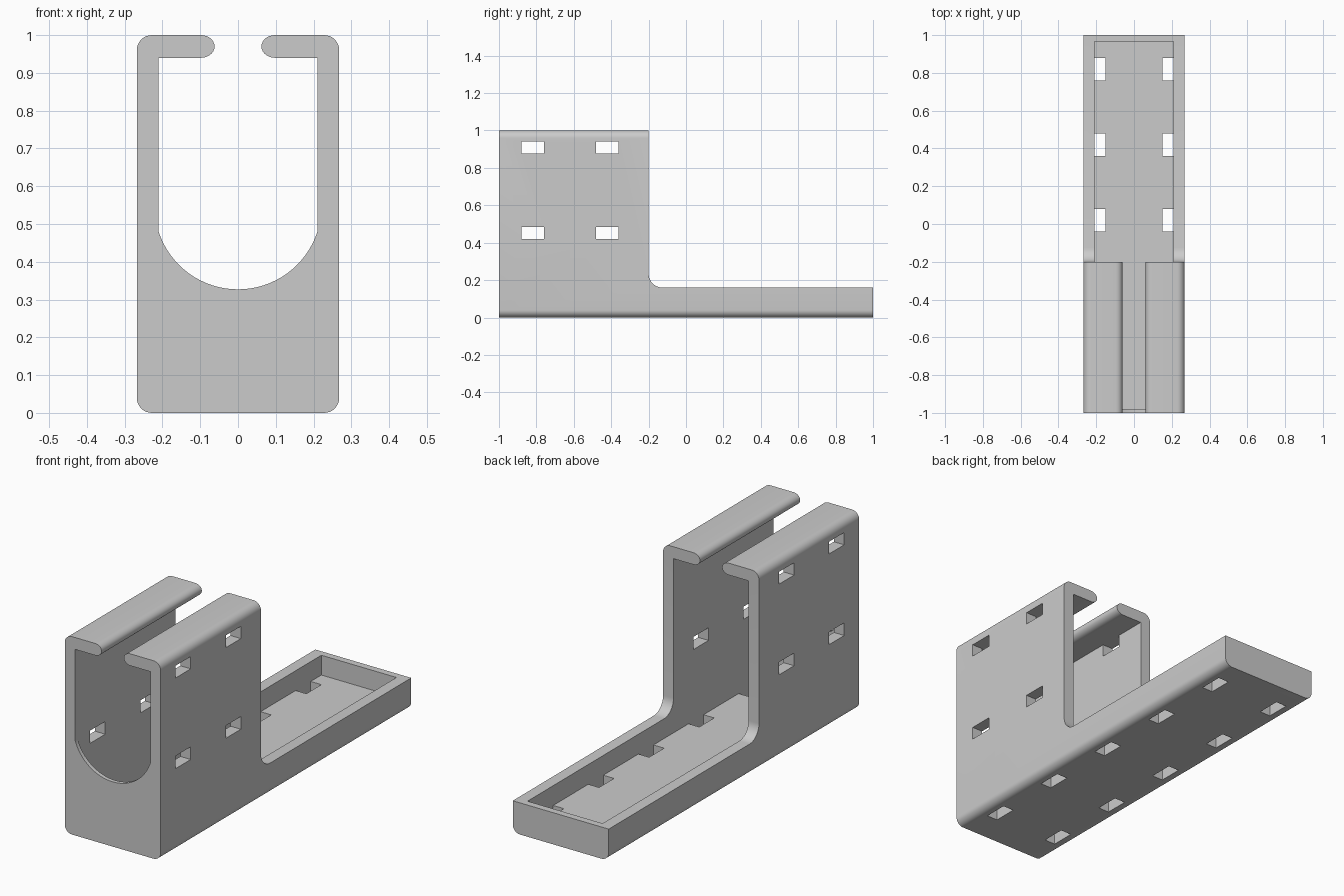
import bpy
import bmesh
import math

cube = bpy.data.objects.get("Cube")
if cube:
    bpy.data.objects.remove(cube, do_unlink=True)

W, T, R = 0.268, 0.06, 0.04        # half width, wall thickness, corner radius
INNER = 0.21                       # half width of the cavity
RIM, STEP = 0.16, -0.2             # tray height, rear end of the tall walls

grey = bpy.data.materials.new("plain grey")
grey.use_nodes = True
colour = (0.6, 0.6, 0.6, 1)
grey.diffuse_color = colour
grey.node_tree.nodes["Principled BSDF"].inputs["Base Color"].default_value = colour


def arc(cx, cz, rx, rz, start, end, steps):
    angles = [math.radians(start + (end - start) * i / steps) for i in range(steps + 1)]
    return [(cx + rx * math.cos(a), cz + rz * math.sin(a)) for a in angles]


def prism(name, points, axis, low, high):
    """Extrude a closed profile along x or y."""
    def place(p, d):
        return (d, p[0], p[1]) if axis == "x" else (p[0], d, p[1])
    bm = bmesh.new()
    face = bm.faces.new([bm.verts.new(place(p, low)) for p in points])
    result = bmesh.ops.extrude_face_region(bm, geom=[face])
    shift = place((0, 0), high - low)
    bmesh.ops.translate(bm, vec=shift,
                        verts=[v for v in result["geom"] if isinstance(v, bmesh.types.BMVert)])
    bmesh.ops.recalc_face_normals(bm, faces=bm.faces)
    mesh = bpy.data.meshes.new(name)
    bm.to_mesh(mesh)
    bm.free()
    mesh.materials.append(grey)
    obj = bpy.data.objects.new(name, mesh)
    bpy.context.collection.objects.link(obj)
    return obj


def rect(a, b, low, high):
    return [(a, low), (b, low), (b, high), (a, high)]


def combine(target, other, operation):
    """Apply a boolean and discard the helper."""
    mod = target.modifiers.new(operation, "BOOLEAN")
    mod.operation = operation
    mod.solver = "EXACT"
    mod.object = other
    bpy.context.view_layer.objects.active = target
    bpy.ops.object.modifier_apply(modifier=mod.name)
    bpy.data.objects.remove(other, do_unlink=True)


# C-shaped channel: floor, side walls and inward lips with rounded tips
half = arc(W - R, R, R, R, -90, 0, 8)
half += arc(W - R, 1 - R, R, R, 0, 90, 8)
half += arc(0.098, 1 - T / 2, 0.036, T / 2, 90, 270, 14)
half += [(INNER, 1 - T), (INNER, T)]
profile = half + [(-x, z) for x, z in reversed(half)]
bracket = prism("slotted_bracket", profile, "y", -1, 1)

# Thin front wall with a scooped top edge
r, cz = 0.221, 0.548
dip = math.degrees(math.acos(INNER / r))
scoop = arc(0, cz, r, r, -dip, dip - 180, 32)
side = 0.24
z_end = scoop[0][1]
front = [(-side, T / 2), (side, T / 2), (side, z_end)] + scoop + [(-side, z_end)]
combine(bracket, prism("front_wall", front, "y", -1, -0.98), "UNION")

# Rear wall of the tray
combine(bracket, prism("rear_wall", rect(-side, side, T / 2, 0.3), "y", 0.965, 1), "UNION")

# Lower the rear to a shallow tray, with a fillet at the step
f = 0.075
notch = [(1.2, RIM), (1.2, 1.2), (STEP, 1.2)] + arc(STEP + f, RIM + f, f, f, 180, 270, 10)
combine(bracket, prism("step_cutter", notch, "x", -0.5, 0.5), "DIFFERENCE")

# Slots along both edges of the floor
for i in range(5):
    y = -0.78 + 0.4 * i
    for s in (-1, 1):
        a, b = sorted((s * 0.15, s * INNER))
        slot = prism("floor_slot", rect(a, b, -0.1, 0.1), "y", y - T, y + T)
        combine(bracket, slot, "DIFFERENCE")

# Two rows of slots through each side wall
for y in (-0.82, -0.42):
    for z in (0.452, 0.91):
        for s in (-1, 1):
            a, b = sorted((s * 0.18, s * 0.35))
            slot = prism("side_slot", rect(y - T, y + T, z - 0.032, min(z + 0.032, 1 - T)), "x", a, b)
            combine(bracket, slot, "DIFFERENCE")

bpy.ops.object.select_all(action="DESELECT")
bracket.select_set(True)
bpy.context.view_layer.objects.active = bracket
bpy.ops.object.shade_smooth_by_angle(angle=math.radians(30))
